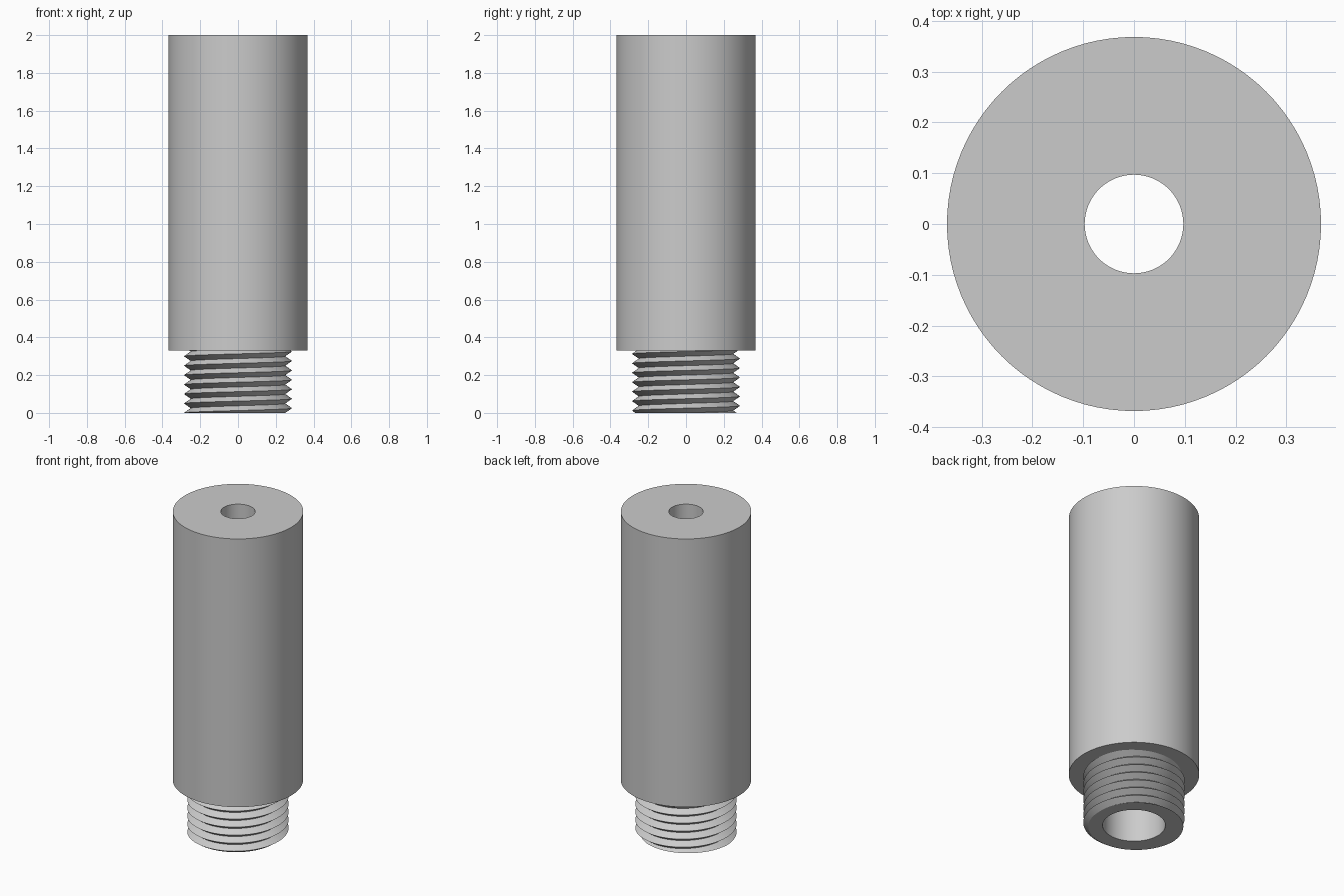
import bpy
import bmesh
import math

if "Cube" in bpy.data.objects:
    bpy.data.objects.remove(bpy.data.objects["Cube"])

SEGMENTS = 96
HEIGHT, NECK = 2.0, 0.33
BODY_R, HOLE_R, BORE_R = 0.368, 0.097, 0.177
CREST_R, ROOT_R, PITCH = 0.286, 0.25, 0.05
END_WALL = 0.2

# Grey metal
metal = bpy.data.materials.new("grey metal")
metal.use_nodes = True
colour = (0.6, 0.6, 0.6, 1)
metal.diffuse_color = colour
metal.node_tree.nodes["Principled BSDF"].inputs["Base Color"].default_value = colour


def thread_column(angle):
    """Zigzag thread outline at one angle, trimmed to the neck's length."""
    lead = PITCH * (angle / math.tau + 0.5)
    points = []
    for k in range(-6, int(2 * NECK / PITCH) + 4):
        z = min(max(lead + k * PITCH / 2, 0), NECK)
        turn = ((z - lead) / PITCH) % 1
        crest = abs(2 * turn - 1)
        points.append((ROOT_R + (CREST_R - ROOT_R) * crest, z))
    return points


# Sleeve, stepped bore and threaded neck as one closed skin
shell = [(BODY_R, NECK), (BODY_R, HEIGHT), (HOLE_R, HEIGHT),
         (HOLE_R, HEIGHT - END_WALL), (BORE_R, HEIGHT - END_WALL), (BORE_R, 0)]
bm = bmesh.new()
columns = []
for i in range(SEGMENTS + 1):
    a = math.tau * i / SEGMENTS
    columns.append([bm.verts.new((r * math.cos(a), r * math.sin(a), z))
                    for r, z in thread_column(a) + shell])
for left, right in zip(columns, columns[1:]):
    for j in range(len(left)):
        n = (j + 1) % len(left)
        bm.faces.new((left[j], right[j], right[n], left[n]))
bmesh.ops.remove_doubles(bm, verts=bm.verts, dist=0.00005)
bmesh.ops.dissolve_degenerate(bm, edges=bm.edges, dist=0.00005)
bmesh.ops.recalc_face_normals(bm, faces=bm.faces)

mesh = bpy.data.meshes.new("threaded_sleeve")
bm.to_mesh(mesh)
bm.free()
mesh.materials.append(metal)
sleeve = bpy.data.objects.new("threaded_sleeve", mesh)
bpy.context.collection.objects.link(sleeve)

# Smooth round walls, crisp rims and thread crests
bpy.ops.object.select_all(action="DESELECT")
sleeve.select_set(True)
bpy.context.view_layer.objects.active = sleeve
bpy.ops.object.shade_smooth_by_angle(angle=math.radians(30))
